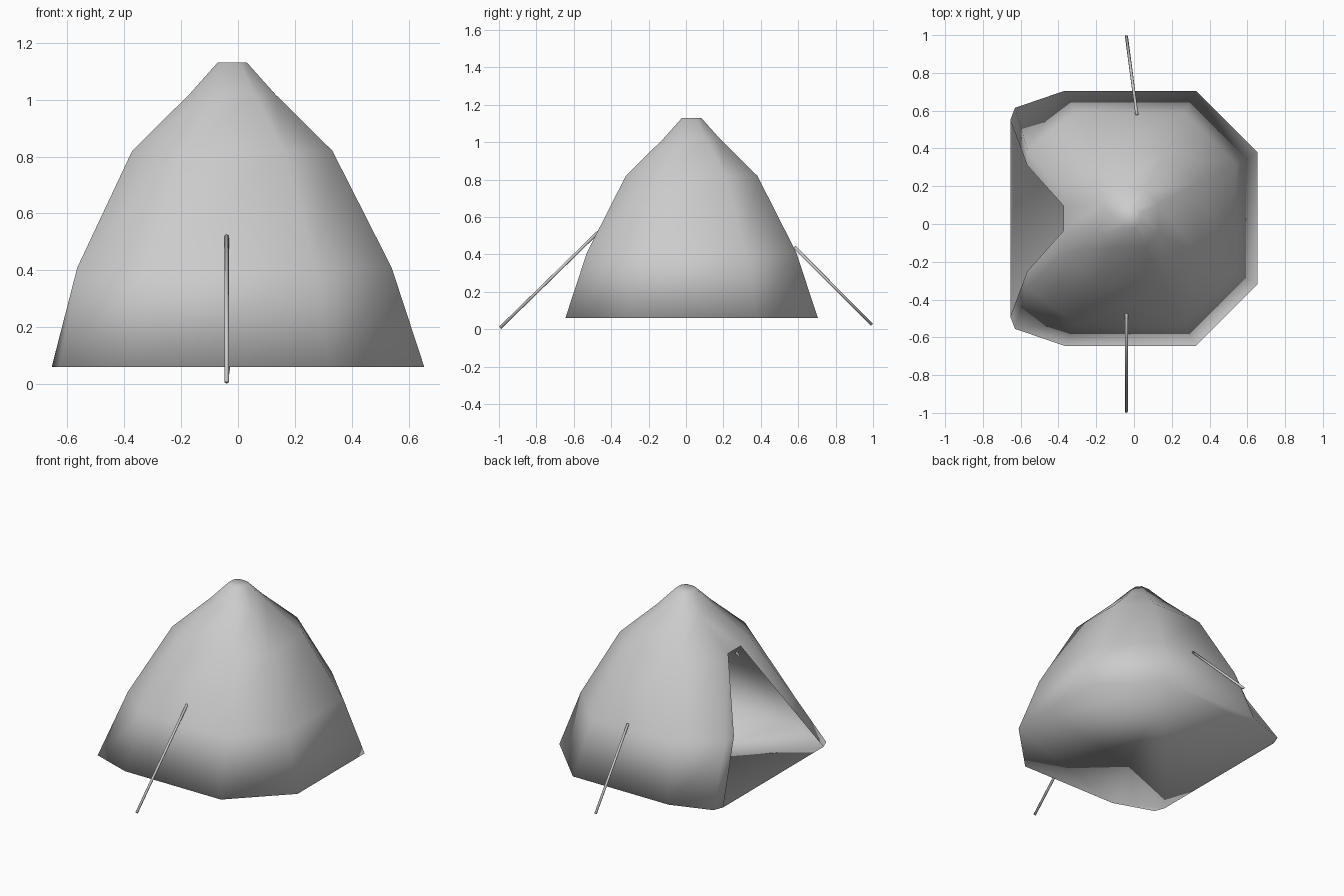
import bpy
import bmesh
from mathutils import Vector

cube = bpy.data.objects.get("Cube")
if cube:
    bpy.data.objects.remove(cube)

canvas = bpy.data.materials.new("light_grey")
canvas.use_nodes = True
GREY = (0.6, 0.6, 0.6, 1)
canvas.diffuse_color = GREY
canvas.node_tree.nodes["Principled BSDF"].inputs["Base Color"].default_value = GREY

CX, CY = -0.02, 0.03      # tent centre
SHORT = 0.515             # half side of the octagon relative to its radius


def finish(bm, name):
    mesh = bpy.data.meshes.new(name)
    bm.to_mesh(mesh)
    bm.free()
    mesh.materials.append(canvas)
    mesh.polygons.foreach_set("use_smooth", [True] * len(mesh.polygons))
    obj = bpy.data.objects.new(name, mesh)
    bpy.context.collection.objects.link(obj)
    return obj


def tent():
    bm = bmesh.new()
    # height, half width, rear corner (x, half y), door edge (x, half y)
    levels = [
        (0.06, 0.675, (-0.61, 0.585), (-0.635, 0.52)),
        (0.41, 0.56, (-0.545, 0.365), (-0.545, 0.28)),
        (0.82, 0.352, (-0.352, 0.18), (-0.352, 0.065)),
        (1.02, 0.15, (-0.15, 0.077), None),
        (1.13, 0.052, (-0.052, 0.027), None),
    ]
    rings = []
    for z, r, corner, door in levels:
        s = r * SHORT
        half = [(-s, r), (s, r), (r, s)]
        half.insert(0, corner)
        if door:
            half.insert(0, door)
        pts = half + [(x, -y) for x, y in reversed(half)]
        rings.append([bm.verts.new((CX + x, CY + y, z)) for x, y in pts])

    # walls, leaving the doorway open on the lower two bands
    for k in range(2):
        lo, hi = rings[k], rings[k + 1]
        for i in range(len(lo) - 1):
            bm.faces.new((lo[i + 1], lo[i], hi[i], hi[i + 1]))
    # shoulder above the doorway
    lo, hi = rings[2], rings[3]
    for i in range(len(hi) - 1):
        bm.faces.new((lo[i + 2], lo[i + 1], hi[i], hi[i + 1]))
    bm.faces.new((lo[1], lo[0], lo[-1], lo[-2], hi[-1], hi[0]))
    # peak and cap
    lo, hi = rings[3], rings[4]
    for i in range(len(lo)):
        j = (i + 1) % len(lo)
        bm.faces.new((lo[j], lo[i], hi[i], hi[j]))
    bm.faces.new(list(reversed(hi)))
    # floor
    bm.faces.new(rings[0])
    bmesh.ops.recalc_face_normals(bm, faces=bm.faces)
    if sum(f.normal.z for f in bm.faces if len(f.verts) == 8) < 0:
        bmesh.ops.reverse_faces(bm, faces=bm.faces)
    finish(bm, "tent_shell")


def guy_rope(name, outer, inner):
    a, b = Vector(outer), Vector(inner)
    bm = bmesh.new()
    bmesh.ops.create_cone(bm, cap_ends=True, segments=8, radius1=0.008,
                          radius2=0.008, depth=(b - a).length)
    obj = finish(bm, name)
    obj.location = (a + b) / 2
    obj.rotation_euler = (b - a).to_track_quat("Z", "Y").to_euler()


tent()
guy_rope("front_guy_rope", (-0.04, -0.994, 0.008), (-0.04, -0.47, 0.52))
guy_rope("back_guy_rope", (-0.04, 0.994, 0.025), (0.015, 0.58, 0.44))
